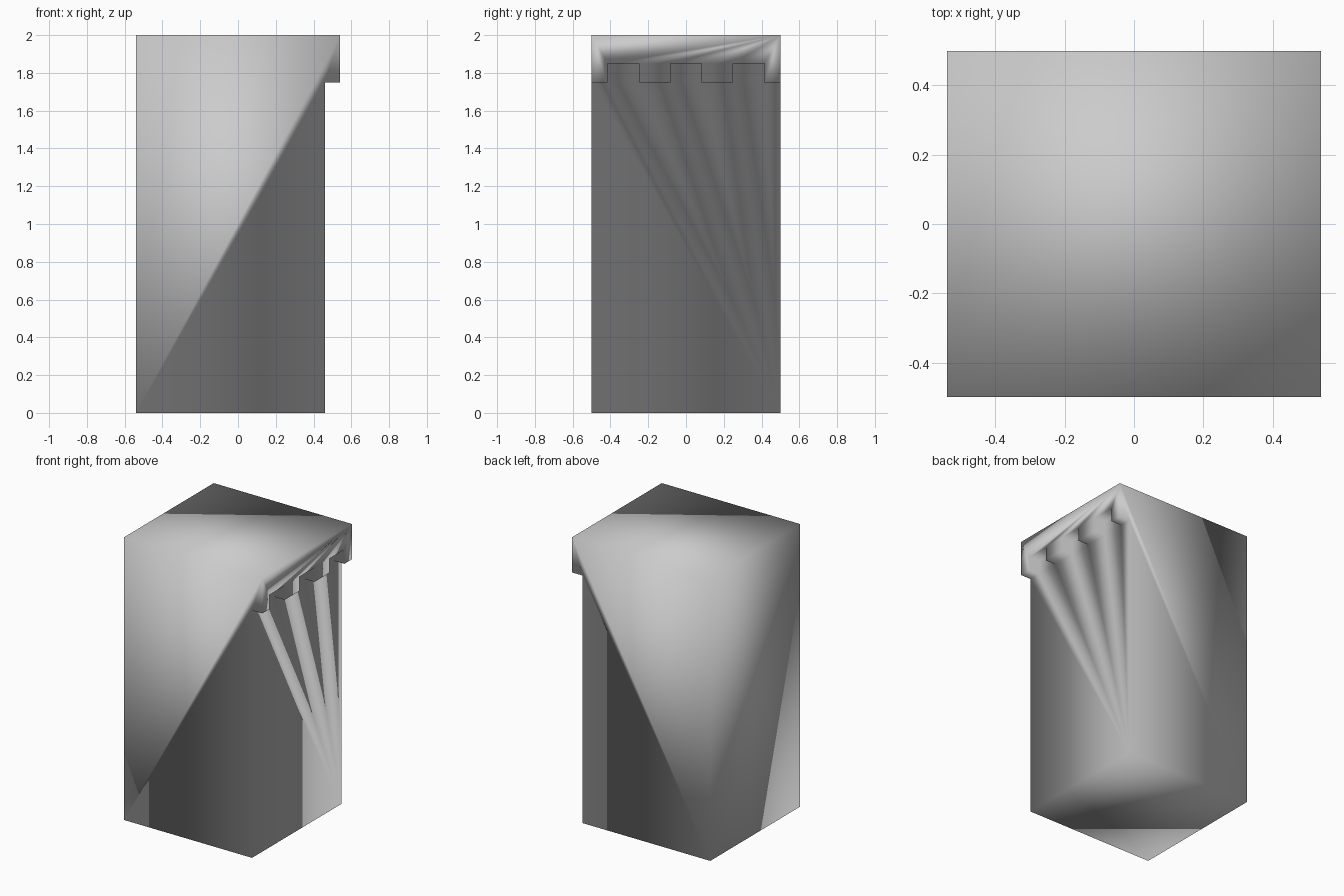
import bpy, bmesh

if "Cube" in bpy.data.objects:
    bpy.data.objects.remove(bpy.data.objects["Cube"])

BACK, FACE, LIP = -0.54, 0.46, 0.54      # x: rear, wall face, overhang face
HALF, TOP = 0.5, 2.0                     # y half width, height
LOW, HIGH = 1.75, 1.85                   # z: tooth bottoms, gap tops

bm = bmesh.new()


def vert(x, y, z):
    return bm.verts.new((x, y, z))


# Stepped lower edge of the overhang: half teeth at the ends, two full between
edge = [vert(FACE, -HALF, LOW)]
for i in range(6):
    y = -HALF + (2 * i + 1) / 12
    z0, z1 = (LOW, HIGH) if i % 2 == 0 else (HIGH, LOW)
    edge += [vert(FACE, y, z0), vert(FACE, y, z1)]
edge.append(vert(FACE, HALF, LOW))

# Corners of the plain wall block
foot_a, foot_b = vert(FACE, -HALF, 0), vert(FACE, HALF, 0)
top_a, top_b = vert(FACE, -HALF, TOP), vert(FACE, HALF, TOP)
rear_foot_a, rear_foot_b = vert(BACK, -HALF, 0), vert(BACK, HALF, 0)
rear_top_a, rear_top_b = vert(BACK, -HALF, TOP), vert(BACK, HALF, TOP)

# Wall faces
bm.faces.new([foot_a, foot_b] + edge[::-1])
lip = bm.faces.new(edge + [top_b, top_a])
bm.faces.new([rear_foot_a, foot_a, edge[0], top_a, rear_top_a])
bm.faces.new([foot_b, rear_foot_b, rear_top_b, top_b, edge[-1]])
bm.faces.new([top_a, top_b, rear_top_b, rear_top_a])
bm.faces.new([foot_b, foot_a, rear_foot_a, rear_foot_b])
bm.faces.new([rear_foot_b, rear_foot_a, rear_top_a, rear_top_b])

# Push the toothed overhang out of the wall face
out = bmesh.ops.extrude_face_region(bm, geom=[lip])["geom"]
bmesh.ops.translate(bm, vec=(LIP - FACE, 0, 0),
                    verts=[g for g in out if isinstance(g, bmesh.types.BMVert)])
if lip.is_valid:
    bmesh.ops.delete(bm, geom=[lip], context='FACES_ONLY')

# Merge the flush strips beside the overhang into the wall sides and top
bmesh.ops.dissolve_limit(bm, angle_limit=0.01, verts=bm.verts[:], edges=bm.edges[:])
bmesh.ops.recalc_face_normals(bm, faces=bm.faces[:])

# Smooth shading over the whole block, edges included
for face in bm.faces:
    face.smooth = True

mesh = bpy.data.meshes.new("wall_with_toothed_overhang")
bm.to_mesh(mesh)
bm.free()
wall = bpy.data.objects.new("wall_with_toothed_overhang", mesh)
bpy.context.collection.objects.link(wall)
